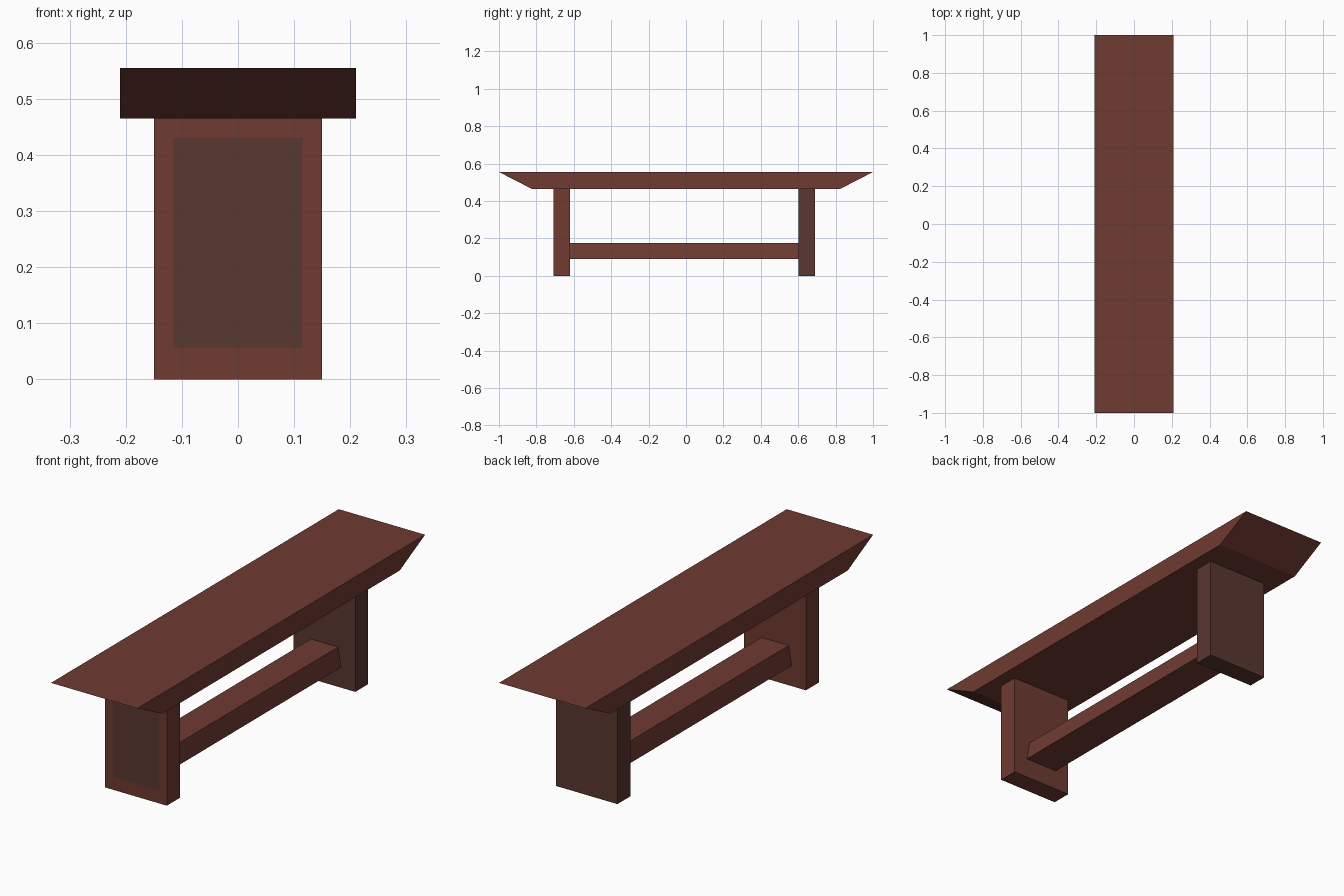
import bpy, bmesh

if "Cube" in bpy.data.objects:
    bpy.data.objects.remove(bpy.data.objects["Cube"])


def material(name, rgb):
    m = bpy.data.materials.new(name)
    m.diffuse_color = (*rgb, 1)
    m.use_nodes = True
    m.node_tree.nodes["Principled BSDF"].inputs["Base Color"].default_value = m.diffuse_color
    return m


WOOD = material("red_wood", (0.16, 0.043, 0.031))
DARK = material("dark_wood", (0.10, 0.038, 0.030))


def prism(name, bottom, top, z0, z1, mats, y=0.0, inset=None):
    """Block from half sizes (x, y) at its bottom and top, centred on y."""
    bm = bmesh.new()
    bmesh.ops.create_cube(bm, size=2)
    for v in bm.verts:
        hx, hy = top if v.co.z > 0 else bottom
        v.co = (v.co.x * hx, y + v.co.y * hy, z1 if v.co.z > 0 else z0)
    bm.normal_update()
    if inset:
        # coplanar dark panel in the front face
        face = min(bm.faces, key=lambda f: f.calc_center_median().y)
        bmesh.ops.inset_individual(bm, faces=[face], thickness=0.03)
        px, pz0, pz1 = inset
        mid = (z0 + z1) / 2
        for v in face.verts:
            v.co.x = px if v.co.x > 0 else -px
            v.co.z = pz1 if v.co.z > mid else pz0
        face.material_index = 1
    me = bpy.data.meshes.new(name)
    bm.to_mesh(me)
    bm.free()
    for m in mats:
        me.materials.append(m)
    ob = bpy.data.objects.new(name, me)
    bpy.context.collection.objects.link(ob)
    return ob


# seat plank with undercut ends
prism("seat", (0.21, 0.825), (0.21, 1.0), 0.465, 0.555, [WOOD])

# slab legs, the front one with a dark panel
prism("front_leg", (0.15, 0.045), (0.15, 0.045), 0, 0.465, [WOOD, DARK],
      y=-0.664, inset=(0.115, 0.057, 0.43))
prism("back_leg", (0.15, 0.045), (0.15, 0.045), 0, 0.465, [DARK], y=0.646)

# tapered stretcher between the legs
prism("stretcher", (0.081, 0.61), (0.066, 0.61), 0.09, 0.175, [WOOD], y=-0.009)
